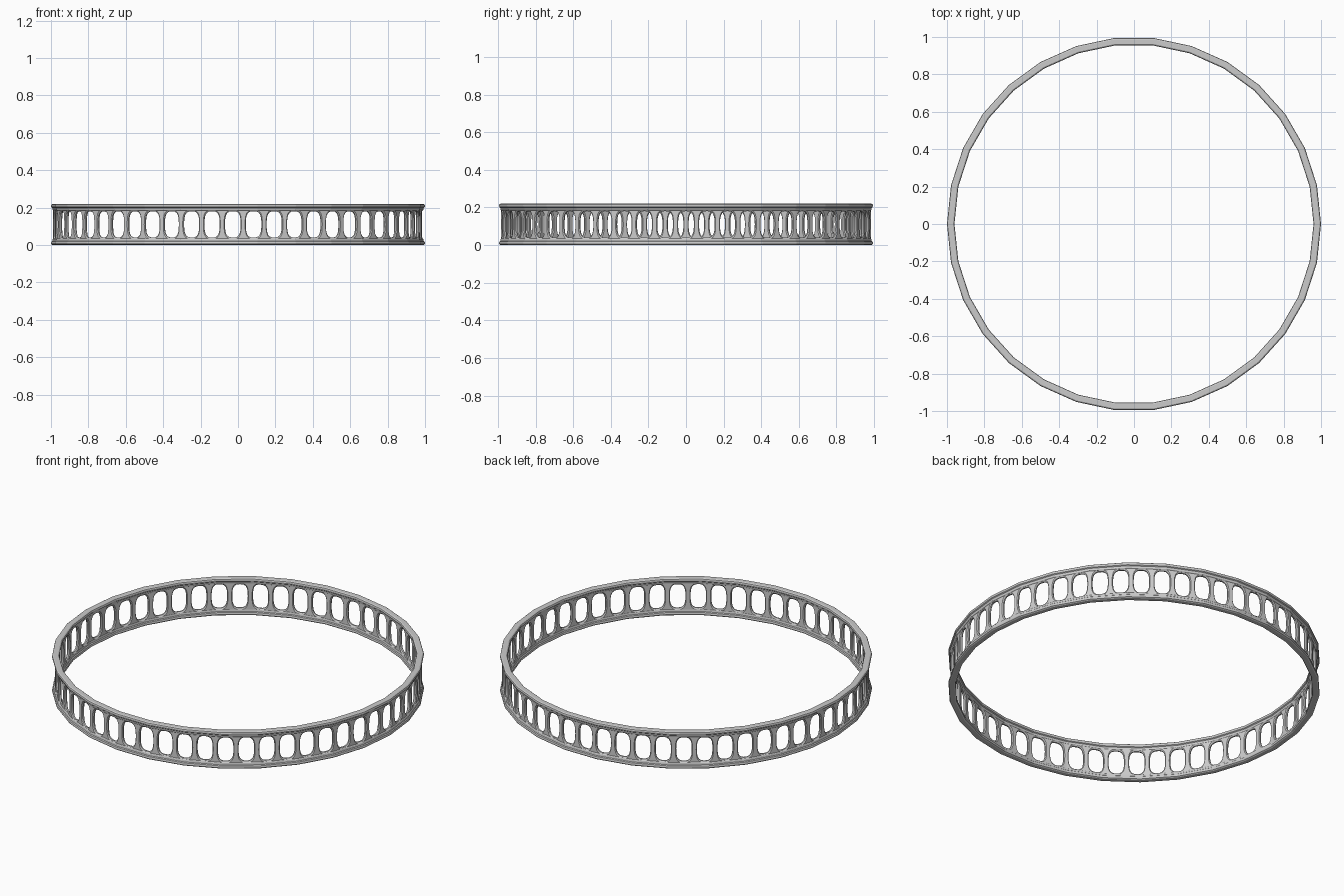
import bpy, bmesh
from math import pi, cos, sin, radians

if "Cube" in bpy.data.objects:
    bpy.data.objects.remove(bpy.data.objects["Cube"])

SIDES = 30      # flat segments of the hoop
HOLES = 55      # openings around the band
STEP = 2 * pi / SIDES
HEIGHT = 0.22


def on_hoop(angle, r, z):
    """Point on the 30-sided hoop; r is the radius at the polygon corners."""
    local = (angle % STEP) - STEP / 2
    rr = r * cos(STEP / 2) / cos(local)
    return (rr * cos(angle), rr * sin(angle), z)


def finish(bm, name, smooth=None):
    bmesh.ops.remove_doubles(bm, verts=bm.verts, dist=1e-5)
    bmesh.ops.recalc_face_normals(bm, faces=bm.faces)
    me = bpy.data.meshes.new(name)
    bm.to_mesh(me)
    bm.free()
    ob = bpy.data.objects.new(name, me)
    bpy.context.collection.objects.link(ob)
    if smooth:
        bpy.context.view_layer.objects.active = ob
        ob.select_set(True)
        bpy.ops.object.shade_smooth_by_angle(angle=radians(smooth))
        ob.select_set(False)
    return ob


def rail(name, flip):
    # Rounded rim with a stepped lip towards the openings
    profile = [(0.968, 0), (0.992, 0), (0.998, 0.004), (1.0, 0.010),
               (0.998, 0.018), (0.993, 0.022), (0.991, 0.032), (0.987, 0.036),
               (0.973, 0.036), (0.969, 0.032), (0.967, 0.022), (0.962, 0.018),
               (0.960, 0.010), (0.962, 0.004)]
    bm = bmesh.new()
    rings = []
    for i in range(SIDES):
        a = i * STEP
        rings.append([bm.verts.new((r * cos(a), r * sin(a), HEIGHT - z if flip else z))
                      for r, z in profile])
    n = len(profile)
    for i in range(SIDES):
        p, q = rings[i], rings[(i + 1) % SIDES]
        for j in range(n):
            k = (j + 1) % n
            bm.faces.new((p[j], q[j], q[k], p[k]))
    return finish(bm, name)


def band(name):
    # Pierced band: one rounded opening per module, repeated round the hoop
    m = 8
    t = [-1 + 2 * i / m for i in range(m)]
    square = ([(s, -1) for s in t] + [(1, s) for s in t]
              + [(-s, 1) for s in t] + [(-1, -s) for s in t])
    half = pi / HOLES
    hole_w = half * 0.75

    def loop(centre, scale, r):
        pts = []
        for u, v in square:
            if scale is None:
                a, z = u * half, v * 0.085
            else:
                d = (abs(u) ** 3 + abs(v) ** 3) ** (1 / 3)
                a, z = u / d * hole_w * scale, v / d * 0.07 * scale
            pts.append(on_hoop(centre + a, r, HEIGHT / 2 + z))
        return pts

    layers = [(None, 0.988), (1.1, 0.988), (1.0, 0.983),
              (1.0, 0.975), (1.1, 0.970), (None, 0.970)]
    bm = bmesh.new()
    n = len(square)
    for h in range(HOLES):
        c = h * 2 * half
        loops = [[bm.verts.new(p) for p in loop(c, s, r)] for s, r in layers]
        for p, q in zip(loops, loops[1:]):
            for j in range(n):
                k = (j + 1) % n
                bm.faces.new((p[j], p[k], q[k], q[j]))
    return finish(bm, name, 30)


rail("bottom_rail", False)
rail("top_rail", True)
band("pierced_band")
